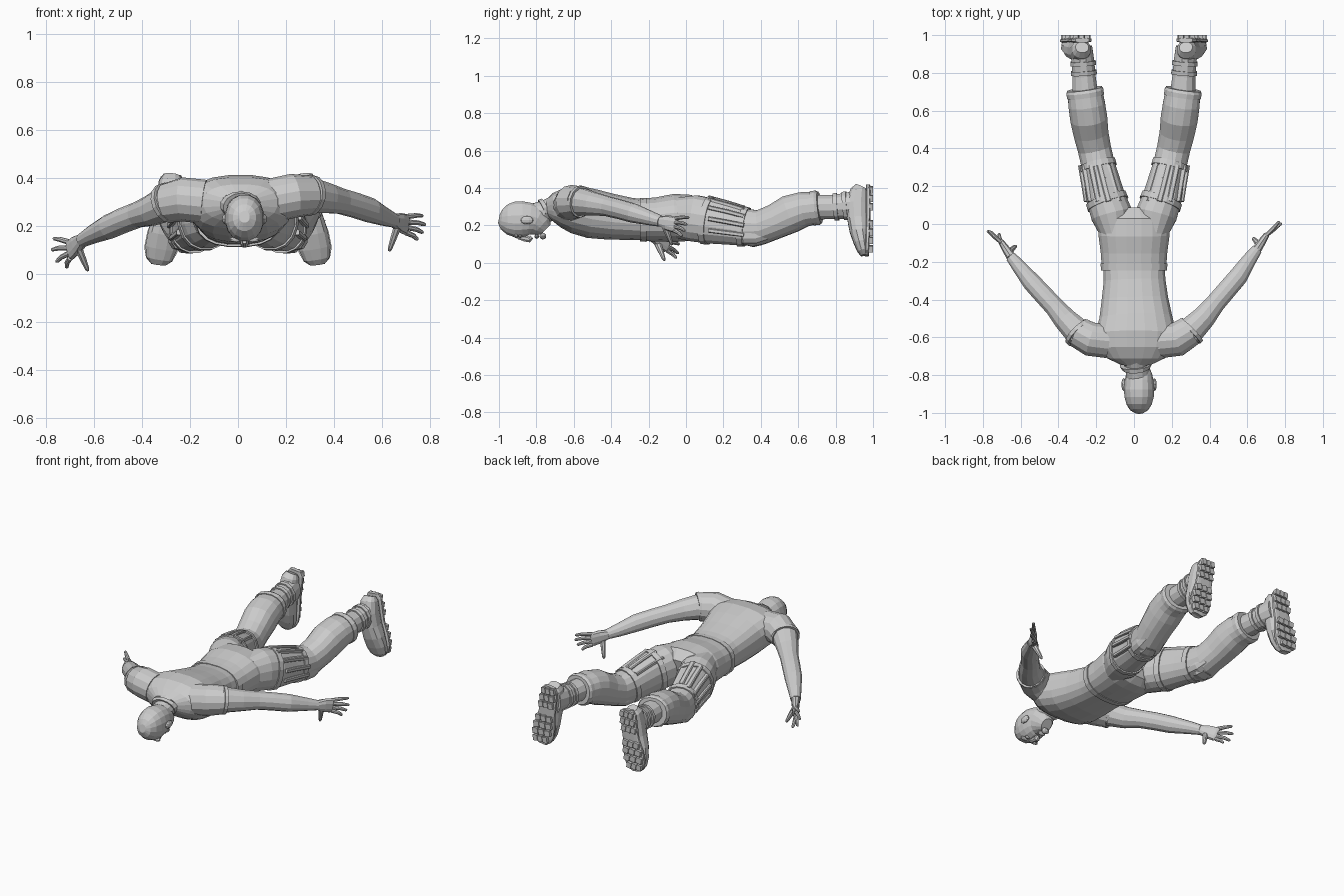
import bpy, bmesh, math
from mathutils import Vector, Matrix

Z, Y = Vector((0, 0, 1)), Vector((0, 1, 0))


def finish(name, bm):
    bmesh.ops.recalc_face_normals(bm, faces=bm.faces[:])
    me = bpy.data.meshes.new(name)
    bm.to_mesh(me)
    bm.free()
    ob = bpy.data.objects.new(name, me)
    bpy.context.collection.objects.link(ob)
    return ob


def loft(name, rings, n=14, ref=Z, p=2.0):
    """Skin superellipse sections (x, y, z, half width, half height) along a path."""
    bm = bmesh.new()
    pts = [Vector(r[:3]) for r in rings]
    loops = []
    for i, r in enumerate(rings):
        t = (pts[min(i + 1, len(pts) - 1)] - pts[max(i - 1, 0)]).normalized()
        u = t.cross(ref).normalized()
        v = u.cross(t)
        loop = []
        for k in range(n):
            a = 2 * math.pi * (k + .5) / n
            c, s = math.cos(a), math.sin(a)
            loop.append(bm.verts.new(pts[i]
                        + u * r[3] * math.copysign(abs(c) ** (2 / p), c)
                        + v * r[-1] * math.copysign(abs(s) ** (2 / p), s)))
        loops.append(loop)
    for a, b in zip(loops, loops[1:]):
        for k in range(n):
            bm.faces.new((a[k], a[(k + 1) % n], b[(k + 1) % n], b[k]))
    bm.faces.new(loops[0])
    bm.faces.new(loops[-1])
    return finish(name, bm)


def boxes(name, items):
    """Join boxes given as (centre, size, rotation about y)."""
    bm = bmesh.new()
    for c, size, rot in items:
        m = Matrix.Translation(c) @ Matrix.Rotation(rot, 4, 'Y') @ Matrix.Diagonal((*size, 1))
        bmesh.ops.create_cube(bm, size=1, matrix=m)
    return finish(name, bm)


def ball(name, c, r, seg=10):
    bm = bmesh.new()
    bmesh.ops.create_uvsphere(bm, u_segments=seg, v_segments=seg // 2 + 1, radius=1,
                              matrix=Matrix.Translation(c) @ Matrix.Diagonal((*r, 1)))
    return finish(name, bm)


def section(rings, y, grow=0.0):
    """Interpolated limb section at a given y, enlarged a little."""
    for a, b in zip(rings, rings[1:]):
        if a[1] <= y <= b[1]:
            f = (y - a[1]) / (b[1] - a[1])
            q = [i + (j - i) * f for i, j in zip(a, b)]
            return (q[0], q[1], q[2], q[3] + grow, q[4] + grow)


# Torso and pelvis
torso = [(.01, -.745, .292, .08, .045), (.01, -.71, .295, .155, .078), (.01, -.66, .295, .205, .108),
         (.01, -.59, .285, .218, .130), (.01, -.50, .262, .195, .133), (.005, -.40, .246, .178, .124),
         (.003, -.30, .235, .165, .114), (0, -.22, .23, .164, .110)]
loft("torso", torso, 20, p=2.5)
loft("pelvis", [(0, -.235, .23, .172, .114), (0, -.15, .232, .178, .120), (0, -.06, .24, .19, .130),
                (0, .02, .24, .185, .125), (0, .07, .23, .12, .085)], 20, p=2.4)
loft("waistband", [(0, -.245, .23, .176, .117), (0, -.21, .23, .179, .119)], 20, p=2.5)

# Neck, collar and head
loft("neck", [(.01, -.69, .30, .085, .065), (.015, -.75, .275, .064, .06), (.022, -.84, .25, .06, .06)])
loft("collar", [(.01, -.745, .287, .086, .062), (.012, -.765, .278, .074, .064)])
hx = .027
head = [(-1.0, .262, .212, .022), (-.985, .29, .178, .048), (-.955, .315, .15, .068), (-.915, .329, .134, .079),
        (-.875, .331, .136, .082), (-.835, .322, .142, .078), (-.80, .305, .142, .070),
        (-.772, .265, .134, .056), (-.75, .215, .14, .034)]
loft("head", [(hx, y, (t + b) / 2, r, (t - b) / 2) for y, t, b, r in head], 16, p=2.15)
loft("nose", [(hx, -.90, .136, .009, .010), (hx, -.86, .130, .012, .018), (hx, -.838, .126, .019, .019),
              (hx, -.826, .138, .012, .012)], 8)
ball("lips", (hx, -.798, .141), (.026, .012, .013))
ball("chin", (hx, -.765, .143), (.026, .018, .018))
for s in (-1, 1):
    ball("brow", (hx + s * .033, -.908, .143), (.03, .012, .012))
    ball("eye", (hx + s * .032, -.886, .145), (.016, .009, .012))
    ball("ear", (hx + s * .081, -.85, .228), (.013, .034, .022))

# Arms: each has its own pose; the last point is the wrist
arms = {
    "left": [(.14, -.62, .305, .085), (.23, -.61, .325, .085), (.30, -.565, .327, .076), (.37, -.495, .315, .064),
             (.43, -.42, .302, .054), (.49, -.35, .285, .053), (.55, -.28, .265, .052), (.61, -.19, .238, .039),
             (.65, -.135, .222, .030)],
    "right": [(-.14, -.62, .30, .085), (-.23, -.61, .31, .085), (-.295, -.575, .295, .076), (-.365, -.505, .262, .064),
              (-.42, -.44, .245, .054), (-.48, -.375, .222, .053), (-.54, -.31, .195, .051), (-.61, -.225, .162, .038),
              (-.65, -.175, .14, .030)],
}
hands = {  # knuckle centre, fingertips, thumb tip
    "left": ((.70, -.06, .205), [(.77, .015, .242), (.782, .005, .205), (.772, -.005, .172), (.75, -.02, .142)],
             (.63, -.075, .095)),
    "right": ((-.70, -.10, .098), [(-.77, -.035, .148), (-.778, -.035, .10), (-.758, -.04, .05), (-.715, -.05, .025)],
              (-.625, -.115, .012)),
}
for side, path in arms.items():
    loft(side + "_arm", [(*q, q[3]) for q in path], 12)
    loft(side + "_sleeve", [(*q[:3], q[3] + .007, q[3] + .007) for q in path[:3]], 14)
    a, b = Vector(path[2][:3]), Vector(path[3][:3])
    loft(side + "_sleeve_hem", [(*a.lerp(b, f), .086, .086) for f in (-.12, .08)], 14)
    w = Vector(path[-1][:3])
    k, tips, thumb = hands[side]
    k = Vector(k)
    loft(side + "_palm", [(*w, .026, .028), (*w.lerp(k, .5), .022, .041), (*k, .016, .044),
                          (*w.lerp(k, 1.12), .009, .035)], 10, p=2.5)
    for i, tip in enumerate(tips):
        base = k + Z * (.033 - .022 * i)
        tip = Vector(tip)
        mid = base.lerp(tip, .55) + Vector((math.copysign(.004, tip.x), .002, .003))
        loft(side + "_finger", [(*base, .012, .012), (*mid, .0105, .0105), (*base.lerp(tip, .93), .008, .008),
                                (*tip, .004, .004)], 8)
    th, root = Vector(thumb), w.lerp(k, .3) - Z * .02
    loft(side + "_thumb", [(*root, .017, .02), (*root.lerp(th, .5), .014, .015),
                           (*root.lerp(th, .9), .010, .010), (*th, .005, .005)], 8, ref=Y)

# Legs, wraps, knee pads and boots
leg = [(.10, -.05, .24, .08, .11), (.118, .05, .237, .112, .126), (.15, .14, .222, .105, .122),
       (.172, .24, .205, .095, .111), (.192, .32, .19, .09, .100), (.21, .40, .19, .090, .094),
       (.228, .48, .222, .094, .094), (.24, .56, .262, .100, .103), (.25, .63, .286, .099, .095),
       (.262, .715, .296, .092, .084)]
for s, side in ((1, "left"), (-1, "right")):
    def flip(rings):
        return [(s * r[0], *r[1:]) for r in rings]

    loft(side + "_leg", flip(leg), 16, p=2.2)
    loft(side + "_trouser_cuff", flip([section(leg, .675, .004), section(leg, .70, .008),
                                       section(leg, .715, .002)]), 16, p=2.2)
    # Thigh rig: two straps joined by raised strips
    for y in (.105, .295):
        loft(side + "_thigh_strap", flip([section(leg, y, .007), section(leg, y + .03, .007)]), 16, p=2.2)
    for deg in (-25, 5, 35, 65, 95, 125):
        a = math.radians(deg)
        strip = []
        for y in (.12, .21, .31):
            x, yy, z, rx, rz = section(leg, y, .001)
            strip.append((x + rx * math.cos(a), yy, z + rz * math.sin(a), .016, .012))
        loft(side + "_thigh_strip", flip(strip), 8, p=4)
    # Knee pad under the knee
    loft(side + "_knee_pad", flip([(.19, .29, .16, .055, .045), (.198, .32, .155, .082, .062),
                                   (.208, .38, .155, .084, .062), (.215, .43, .17, .075, .058),
                                   (.22, .46, .185, .05, .045)]), 12, p=3)
    loft(side + "_knee_cap", flip([(.198, .33, .12, .045, .028), (.203, .36, .114, .055, .03),
                                   (.21, .40, .122, .045, .028)]), 10, p=3)
    # Boot shaft with collar and straps
    shaft = [(.258, .69, .297, .07, .068), (.264, .78, .298, .063, .066), (.27, .86, .305, .062, .072),
             (.276, .94, .31, .056, .085)]
    loft(side + "_boot_shaft", flip(shaft), 12)
    for y in (.79, .84):
        loft(side + "_boot_strap", flip([section(shaft, y, .008), section(shaft, y + .022, .008)]), 12)
    # Foot hangs with the toe down and the sole facing back
    foot = [(.275, .935, .408, .035, .03), (.278, .925, .385, .05, .048), (.284, .915, .32, .056, .06),
            (.296, .918, .24, .058, .058), (.310, .926, .17, .066, .052), (.320, .938, .11, .068, .042),
            (.328, .948, .065, .056, .032), (.331, .955, .042, .034, .02)]
    loft(side + "_boot", flip(foot), 12, ref=Y, p=2.4)
    sole = [(.274, .973, .415, .036, .012), (.277, .974, .385, .054, .013), (.288, .974, .29, .056, .013),
            (.296, .974, .24, .056, .012), (.311, .972, .16, .070, .012), (.322, .970, .10, .071, .012),
            (.329, .968, .06, .056, .012), (.332, .966, .038, .03, .011)]
    loft(side + "_sole", flip(sole), 12, ref=Y, p=4)
    tread = []
    for i in range(8):
        z = .39 - .045 * i
        if i == 3:
            continue
        f = i / 7
        w = (.045, .05, .05, .05, .056, .062, .062, .05)[i]
        for j in (-1, 0, 1):
            tread.append((Vector((s * (.276 + .054 * f + j * w * .68), .988, z)),
                          (w * .6, .024, .035), s * .17))
    boxes(side + "_sole_tread", tread)
